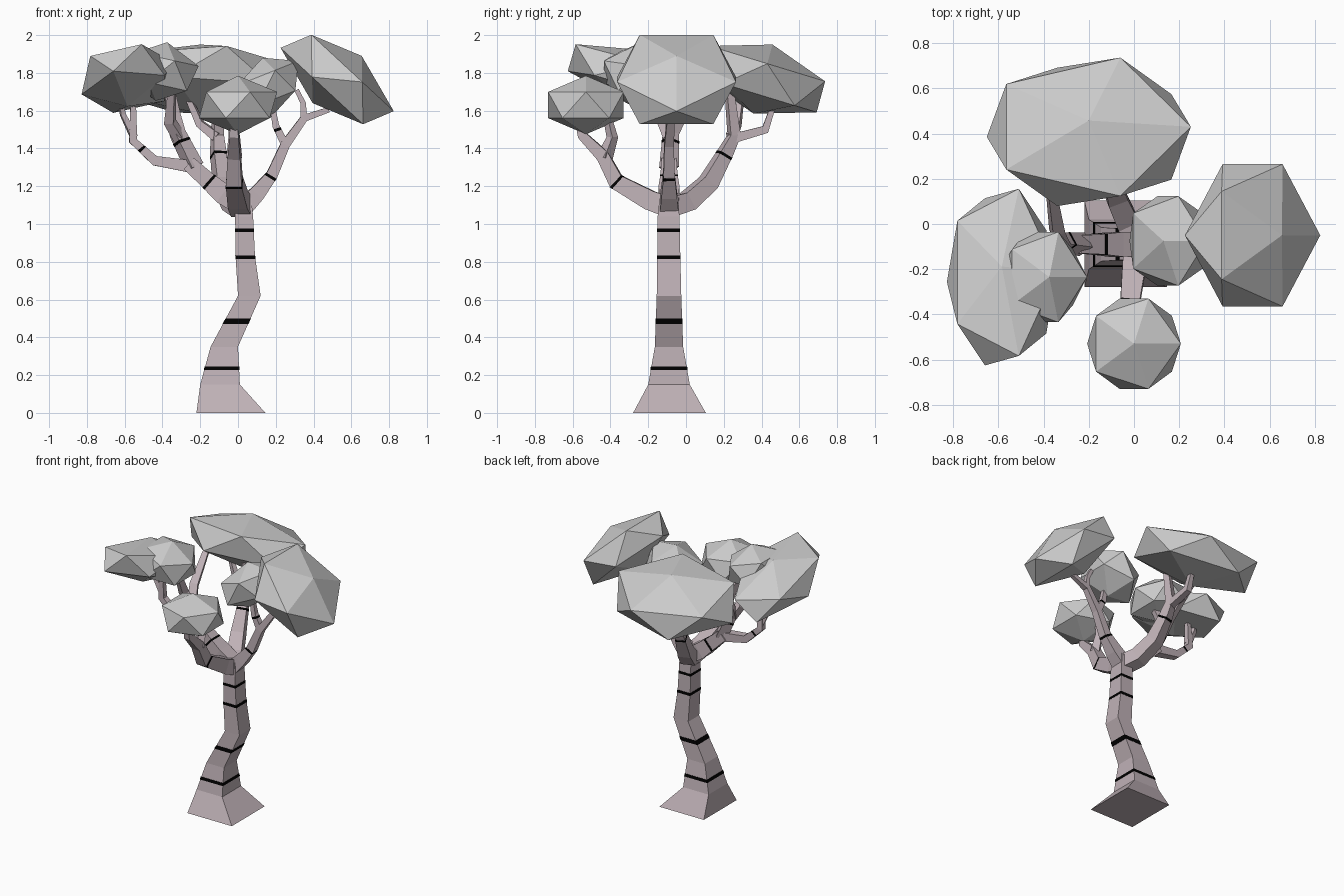
import bpy, bmesh
from mathutils import Vector, Matrix

if "Cube" in bpy.data.objects:
    bpy.data.objects.remove(bpy.data.objects["Cube"])


def material(name, rgb):
    m = bpy.data.materials.new(name)
    m.diffuse_color = (*rgb, 1)
    m.use_nodes = True
    m.node_tree.nodes["Principled BSDF"].inputs["Base Color"].default_value = m.diffuse_color
    return m


BARK = material("bark", (0.52, 0.44, 0.47))
BLACK = material("band_black", (0, 0, 0))


def finish(bm, name, mat=None):
    bmesh.ops.recalc_face_normals(bm, faces=bm.faces[:])
    mesh = bpy.data.meshes.new(name)
    bm.to_mesh(mesh)
    bm.free()
    ob = bpy.data.objects.new(name, mesh)
    bpy.context.collection.objects.link(ob)
    if mat:
        mesh.materials.append(mat)


def loft(name, rings, mat):
    """Skin four-cornered rings into a closed tube."""
    bm = bmesh.new()
    vs = [[bm.verts.new(p) for p in r] for r in rings]
    for a, b in zip(vs, vs[1:]):
        for i in range(4):
            j = (i + 1) % 4
            bm.faces.new((a[i], a[j], b[j], b[i]))
    bm.faces.new(vs[0])
    bm.faces.new(vs[-1])
    finish(bm, name, mat)


def band(name, rings, seg, t, width):
    """Dark ring wrapped round one tube segment."""
    a, b = rings[seg], rings[seg + 1]
    length = (sum(b, Vector()) - sum(a, Vector())).length / 4
    out = []
    for k in (-0.5, 0.5):
        u = t + k * width / length
        r = [p.lerp(q, u) for p, q in zip(a, b)]
        c = sum(r, Vector()) / 4
        out.append([c + (p - c) * 1.03 for p in r])
    loft(name, out, BLACK)


def branch(name, pts, bands=()):
    """Square tube along points (x, y, z, half width)."""
    ps = [Vector(p[:3]) for p in pts]
    flat = ps[-1] - ps[0]
    side0 = Vector((-flat.y, flat.x, 0)).normalized()
    rings = []
    for i, p in enumerate(ps):
        tan = (ps[min(i + 1, len(ps) - 1)] - ps[max(i - 1, 0)]).normalized()
        side = (side0 - tan * side0.dot(tan)).normalized()
        up = tan.cross(side)
        h = pts[i][3]
        rings.append([p + side * h * a + up * h * b
                      for a, b in ((-1, -1), (1, -1), (1, 1), (-1, 1))])
    loft(name, rings, BARK)
    for seg, t in bands:
        band(name + "_band", rings, seg, t, 0.015)


# Trunk: level rectangular sections (z, x0, x1, y0, y1)
sections = [(0, -.22, .145, -.28, .105), (.15, -.20, .01, -.20, .02),
            (.35, -.145, 0, -.165, -.015), (.62, 0, .12, -.155, -.025),
            (.83, -.013, .09, -.152, -.03), (1.04, -.015, .08, -.15, -.035),
            (1.14, -.03, .07, -.14, -.04)]
trunk = [[Vector(p) for p in ((x0, y0, z), (x1, y0, z), (x1, y1, z), (x0, y1, z))]
         for z, x0, x1, y0, y1 in sections]
loft("trunk", trunk, BARK)
for seg, t, w in ((1, .43, .02), (2, .5, .03), (3, .97, .02), (4, .65, .018)):
    band("trunk_band", trunk, seg, t, w)

# Front limb and its twig
branch("front_limb", [(.02, -.09, 1.09, .055), (0, -.19, 1.125, .052), (-.02, -.37, 1.225, .042),
                      (-.02, -.44, 1.36, .034), (-.02, -.55, 1.47, .024), (-.02, -.57, 1.56, .018)],
       [(1, .97)])
branch("front_twig", [(-.02, -.43, 1.35, .03), (-.02, -.39, 1.46, .022), (-.03, -.42, 1.58, .015)])

# Back limb and its twigs
branch("back_limb", [(.02, -.09, 1.09, .052), (-.03, .01, 1.12, .05), (-.08, .12, 1.22, .045),
                     (-.105, .21, 1.38, .034), (-.11, .255, 1.47, .028), (-.1, .23, 1.70, .02)],
       [(2, .9)])
branch("back_twig_far", [(-.11, .24, 1.45, .025), (-.12, .42, 1.50, .022), (-.12, .46, 1.62, .014)])
branch("back_twig_left", [(-.11, .24, 1.46, .025), (-.2, .27, 1.53, .02), (-.26, .29, 1.66, .014)])

# Left limb, forking outward, backward and forward
branch("left_limb", [(.03, -.09, 1.09, .052), (-.08, -.09, 1.16, .055), (-.16, -.09, 1.23, .045),
                     (-.26, -.09, 1.32, .04)], [(1, .9)])
branch("left_fork_outer", [(-.22, -.09, 1.3, .034), (-.44, -.09, 1.335, .026),
                           (-.555, -.09, 1.44, .022), (-.555, -.1, 1.66, .014)], [(1, .6)])
branch("left_twig", [(-.55, -.09, 1.46, .018), (-.61, -.1, 1.58, .013), (-.62, -.11, 1.65, .012)])
branch("left_fork_back", [(-.23, -.09, 1.3, .038), (-.32, -.08, 1.48, .032),
                          (-.34, -.03, 1.57, .028), (-.37, .17, 1.76, .018)], [(0, .75)])
branch("left_fork_front", [(-.31, -.085, 1.46, .028), (-.36, -.12, 1.54, .026),
                           (-.35, -.2, 1.7, .018)])

# Right limb and its twigs
branch("right_limb", [(.03, -.09, 1.09, .05), (.1, -.09, 1.16, .042), (.18, -.09, 1.26, .03),
                      (.25, -.09, 1.42, .025), (.35, -.08, 1.56, .02), (.48, -.07, 1.605, .014)],
       [(1, .9)])
branch("right_twig_inner", [(.25, -.09, 1.42, .022), (.2, -.09, 1.52, .018), (.18, -.09, 1.64, .013)],
       [(0, .8)])
branch("right_twig_outer", [(.35, -.08, 1.55, .018), (.345, -.08, 1.64, .014), (.31, -.08, 1.71, .012)])

# Foliage: stretched, tilted icosahedra (centre, then the three axis vectors)
foliage = {
    "front": ((0, -.53, 1.63), (.232, 0, 0), (0, .235, 0), (0, 0, .155)),
    "back": ((-.2, .408, 1.767), (.505, 0, 0), (0, .36, -.11), (0, .05, .183)),
    "right": ((.525, -.05, 1.765), (.27, 0, -.25), (0, .37, 0), (.13, 0, .125)),
    "right_small": ((.15, -.075, 1.72), (.2, 0, .08), (0, .233, 0), (-.02, 0, .16)),
    "left": ((-.585, -.235, 1.77), (.272, 0, .02), (0, .435, -.13), (0, .047, .147)),
    "left_small": ((-.405, -.235, 1.807), (.205, 0, -.045), (0, .235, 0), (.03, 0, .155)),
}
for name, (c, ex, ey, ez) in foliage.items():
    m = Matrix((ex, ey, ez)).transposed().to_4x4()
    m.translation = c
    bm = bmesh.new()
    bmesh.ops.create_icosphere(bm, subdivisions=1, radius=1, matrix=m)
    finish(bm, name + "_foliage")
